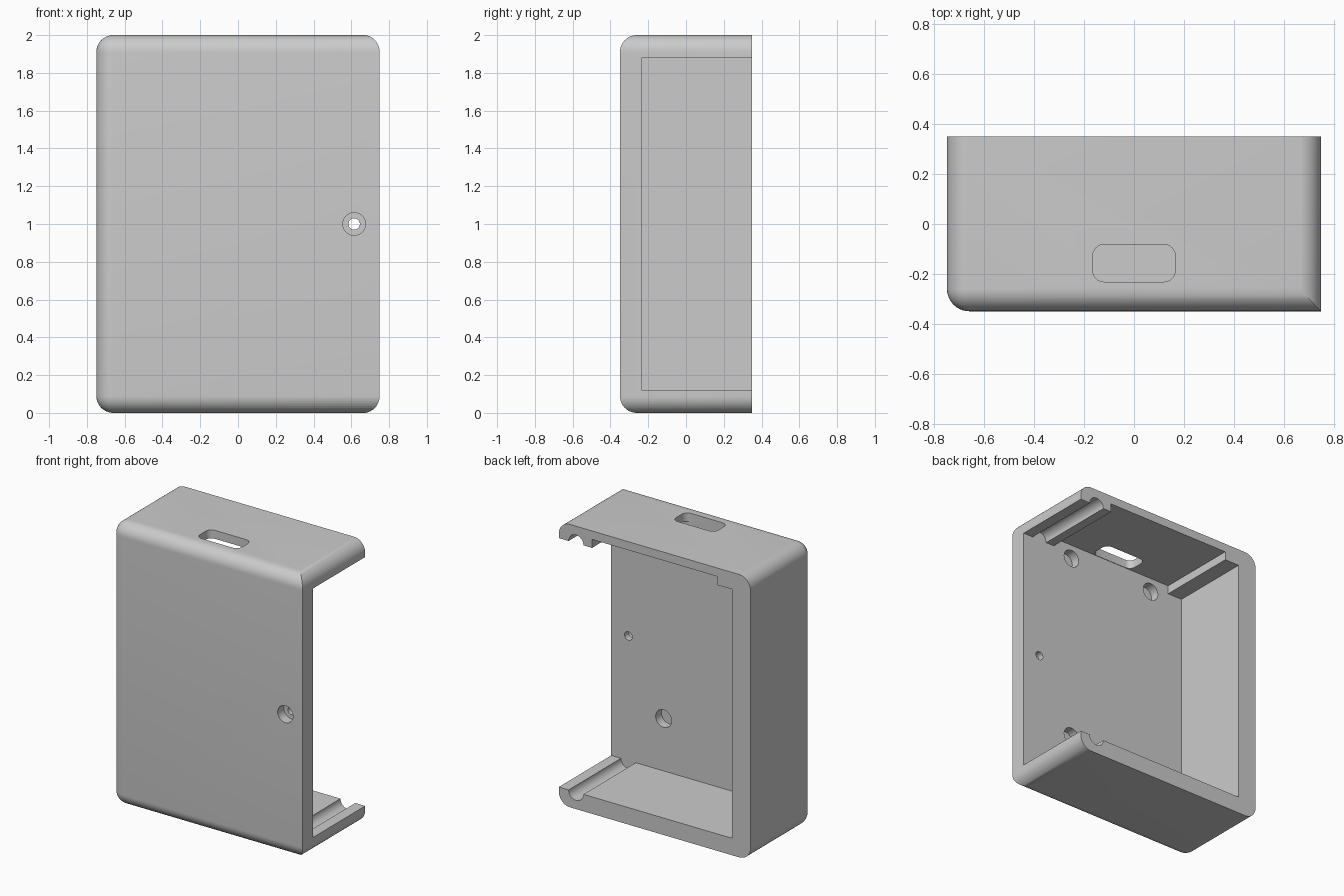
import bpy, bmesh, math
from mathutils import Matrix, Vector

cube = bpy.data.objects.get("Cube")
if cube:
    bpy.data.objects.remove(cube, do_unlink=True)

R = 0.09          # outer fillet radius
FRONT_IN = -0.235 # inner face of the front wall
RAIL_X = 0.615    # rod grooves and screw line

grey = bpy.data.materials.new("light grey plastic")
grey.use_nodes = True
colour = (0.6, 0.6, 0.6, 1)
grey.diffuse_color = colour
grey.node_tree.nodes["Principled BSDF"].inputs["Base Color"].default_value = colour


def finish(name, bm):
    bmesh.ops.recalc_face_normals(bm, faces=bm.faces)
    mesh = bpy.data.meshes.new(name)
    bm.to_mesh(mesh)
    bm.free()
    mesh.materials.append(grey)
    obj = bpy.data.objects.new(name, mesh)
    bpy.context.collection.objects.link(obj)
    return obj


def box(name, low, high, radius=0, pick=None, segments=10):
    """Box between two corners; edges whose midpoint passes pick are rounded."""
    low, high = Vector(low), Vector(high)
    bm = bmesh.new()
    bmesh.ops.create_cube(bm, size=1)
    for v in bm.verts:
        v.co = Vector(((low[i] + high[i]) / 2 + v.co[i] * (high[i] - low[i]) for i in range(3)))
    if radius:
        mid = (low + high) / 2
        edges = [e for e in bm.edges
                 if pick((e.verts[0].co + e.verts[1].co) / 2 - mid,
                         e.verts[1].co - e.verts[0].co)]
        bmesh.ops.bevel(bm, geom=edges, offset=radius, offset_type='OFFSET',
                        segments=segments, profile=0.5, affect='EDGES')
    return finish(name, bm)


def rod(name, x, z, radius, y0, y1):
    """Cylinder running along y."""
    bm = bmesh.new()
    place = Matrix.Translation((x, (y0 + y1) / 2, z)) @ Matrix.Rotation(math.pi / 2, 4, 'X')
    bmesh.ops.create_cone(bm, cap_ends=True, segments=40, radius1=radius,
                          radius2=radius, depth=y1 - y0, matrix=place)
    return finish(name, bm)


def combine(target, tool, operation='DIFFERENCE'):
    mod = target.modifiers.new("cut", 'BOOLEAN')
    mod.operation, mod.solver, mod.object = operation, 'EXACT', tool
    graph = bpy.context.evaluated_depsgraph_get()
    result = bpy.data.meshes.new_from_object(target.evaluated_get(graph))
    target.modifiers.clear()
    target.data = result
    bpy.data.objects.remove(tool, do_unlink=True)


# Outer shell: rounded round the front and the closed side, running past the open side
E = 0.001
shell = box("case_shell", (-0.75, -0.35, 0), (1.2, 0.35, 2), R,
            lambda m, d: (m.y < -E and m.x < E) or (m.x < -E and abs(d.y) > E))
# Open side: trimmed flat with rounded corners
combine(shell, box("side_trim", (-1.2, -1, -E), (0.75, 1, 2 + E), R,
                   lambda m, d: m.x > E and abs(d.y) > E), 'INTERSECT')

# Cavity, and the thinner pocket under the top wall
combine(shell, box("cavity", (-0.605, FRONT_IN, 0.12), (1, 1, 1.88)))
combine(shell, box("top_pocket", (-0.49, FRONT_IN, 1.5), (0.49, 1, 1.94)))

# Half round grooves in the top and bottom walls
for z in (0.12, 1.88):
    combine(shell, rod("groove", RAIL_X, z, 0.058, FRONT_IN, 1))

# Rounded slot through the top
combine(shell, box("slot", (-0.165, -0.232, 1.7), (0.165, -0.082, 2.2), 0.045,
                   lambda m, d: abs(d.z) > E, 6))

# Counterbored screw hole in the front
combine(shell, rod("screw_hole", RAIL_X, 1, 0.03, -0.5, 0))
combine(shell, rod("screw_head", RAIL_X, 1, 0.06, -0.5, -0.28))

# Blind sockets on the inside of the front wall
for x in (-0.34, 0.34):
    for z in (0.49, 1.84):
        combine(shell, rod("socket", x, z, 0.062, -0.3, -0.15))

# Smooth fillets, sharp edges
bpy.ops.object.select_all(action='DESELECT')
shell.select_set(True)
bpy.context.view_layer.objects.active = shell
bpy.ops.object.shade_smooth_by_angle(angle=math.radians(30))
